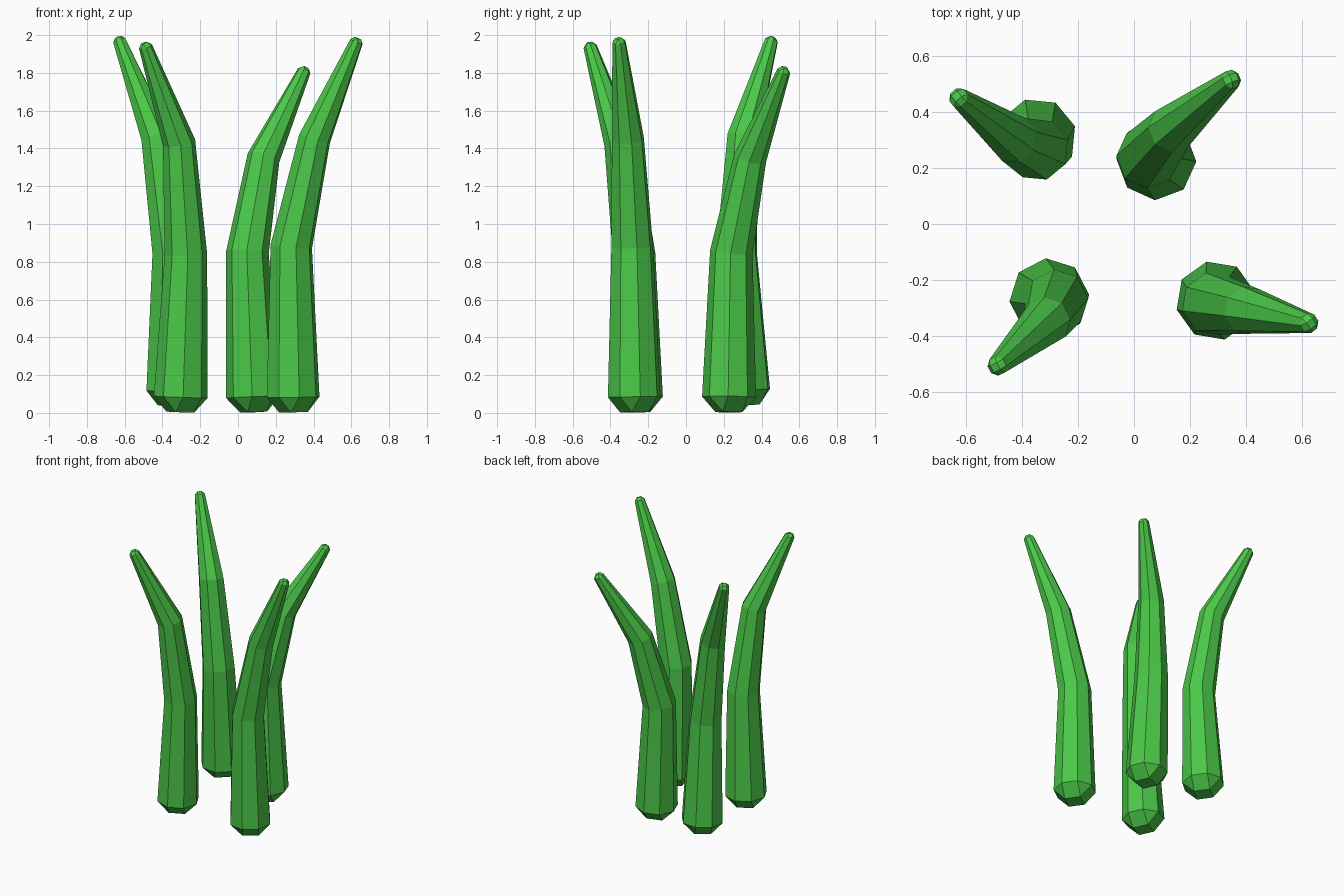
import bpy, bmesh, math
from mathutils import Vector

if "Cube" in bpy.data.objects:
    bpy.data.objects.remove(bpy.data.objects["Cube"])

SIDES = 8
RADII = [0.143, 0.113, 0.087, 0.036]

green = bpy.data.materials.new("leaf_green")
green.diffuse_color = (0.07, 0.58, 0.065, 1)
green.use_nodes = True
green.node_tree.nodes["Principled BSDF"].inputs["Base Color"].default_value = green.diffuse_color


def ring(bm, centre, axis, radius, count, phase):
    """Polygon of vertices perpendicular to axis, twisted as little as possible."""
    turn = Vector((0, 0, 1)).rotation_difference(axis)
    angles = [phase + 2 * math.pi * i / count for i in range(count)]
    return [bm.verts.new(centre + turn @ Vector((radius * math.cos(a), radius * math.sin(a), 0)))
            for a in angles]


def cap(bm, loop, centre, axis, radius, phase, side):
    """Faceted end: a small square joined to the octagon by quads and triangles."""
    square = ring(bm, centre + axis * radius * 0.56 * side, axis, radius * 0.54, 4,
                  phase - math.pi / SIDES)
    bm.faces.new(square)
    for k in range(4):
        a, b, c = loop[2 * k - 1], loop[2 * k], loop[(2 * k + 1) % SIDES]
        bm.faces.new((a, b, square[k]))
        bm.faces.new((b, c, square[(k + 1) % 4], square[k]))


def blade(name, path, phase_deg):
    pts = [Vector(p) for p in path]
    phase = math.radians(phase_deg)
    dirs = [(b - a).normalized() for a, b in zip(pts, pts[1:])]
    axes = [dirs[0]] + [(a + b).normalized() for a, b in zip(dirs, dirs[1:])] + [dirs[-1]]
    bm = bmesh.new()
    loops = [ring(bm, p, ax, r, SIDES, phase) for p, ax, r in zip(pts, axes, RADII)]
    for lo, hi in zip(loops, loops[1:]):
        for i in range(SIDES):
            j = (i + 1) % SIDES
            bm.faces.new((lo[i], lo[j], hi[j], hi[i]))
    cap(bm, loops[0], pts[0], axes[0], RADII[0], phase, -1)
    cap(bm, loops[-1], pts[-1], axes[-1], RADII[-1], phase, 1)
    bmesh.ops.recalc_face_normals(bm, faces=bm.faces[:])
    mesh = bpy.data.meshes.new(name)
    bm.to_mesh(mesh)
    bm.free()
    mesh.materials.append(green)
    bpy.context.collection.objects.link(bpy.data.objects.new(name, mesh))


# Four bent, tapering grass blades: base, two bends, tip
blade("blade_back_left",
      [(-0.348, 0.308, 0.12), (-0.345, 0.267, 0.85), (-0.43, 0.302, 1.46), (-0.628, 0.452, 1.97)], 17)
blade("blade_front_left",
      [(-0.303, -0.265, 0.084), (-0.276, -0.275, 0.84), (-0.312, -0.347, 1.43), (-0.49, -0.508, 1.94)], 5)
blade("blade_back_right",
      [(0.08, 0.228, 0.084), (0.05, 0.24, 0.85), (0.135, 0.34, 1.35), (0.35, 0.518, 1.81)], -2)
blade("blade_front_right",
      [(0.292, -0.274, 0.084), (0.282, -0.285, 0.88), (0.405, -0.308, 1.45), (0.627, -0.355, 1.965)], 13)
